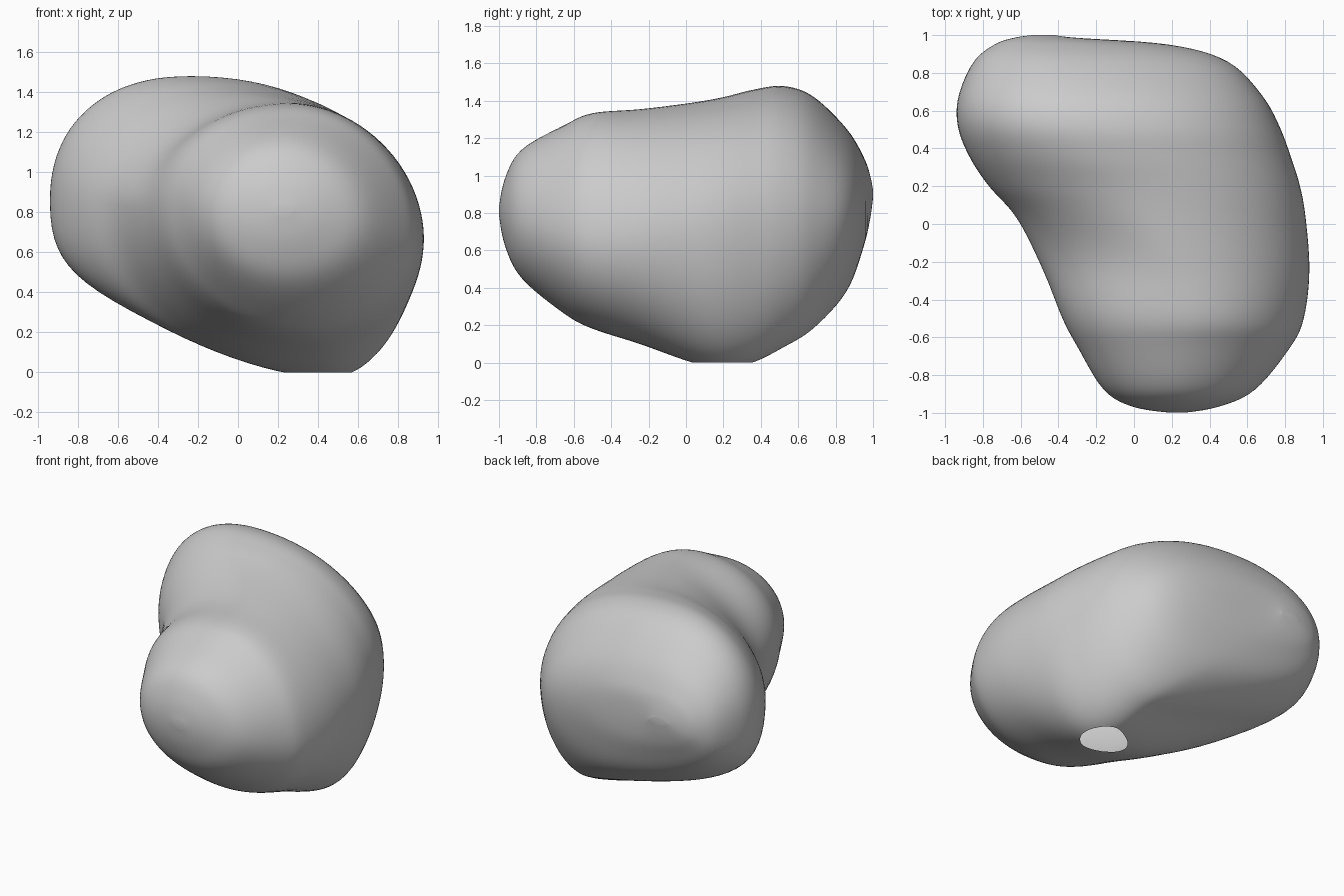
import bpy, bmesh, math

cube = bpy.data.objects.get("Cube")
if cube:
    bpy.data.objects.remove(cube)

grey = bpy.data.materials.new("plain grey")
grey.use_nodes = True
colour = (0.6, 0.6, 0.6, 1)
grey.diffuse_color = colour
grey.node_tree.nodes["Principled BSDF"].inputs["Base Color"].default_value = colour

# Cross-sections from front to back:
# y, left x z, right x z, top x z, bottom x z
SECTIONS = [
    (-1, .2, .81, .26, .81, .23, .83, .23, .79),
    (-.97, 0, .81, .44, .8, .23, .98, .23, .63),
    (-.88, -.16, .81, .64, .76, .23, 1.14, .25, .45),
    (-.65, -.3, .82, .83, .7, .25, 1.27, .3, .26),
    (-.5, -.38, .82, .9, .67, .27, 1.335, .34, .18),
    (-.25, -.48, .83, .93, .67, .22, 1.355, .38, .1),
    (.03, -.62, .85, .91, .68, .1, 1.39, .43, 0),
    (.2, -.77, .85, .88, .68, 0, 1.42, .45, -.03),
    (.36, -.875, .85, .83, .69, -.15, 1.46, .44, 0),
    (.52, -.935, .85, .77, .71, -.25, 1.48, .4, .08),
    (.68, -.93, .85, .68, .74, -.3, 1.425, .3, .18),
    (.86, -.85, .86, .5, .78, -.38, 1.25, .05, .38),
    (.95, -.74, .87, .19, .82, -.44, 1.1, -.2, .62),
    (.985, -.64, .88, -.3, .86, -.48, 1, -.42, .77),
    (1, -.54, .9, -.42, .9, -.48, .92, -.48, .88),
]
STEPS, SIDES = 6, 96


def blend(a, b, c, d, t):
    """Smooth curve from b to c, with a and d as neighbours."""
    m, n = (c - a) / 2, (d - b) / 2
    return (b * (2*t**3 - 3*t*t + 1) + m * (t**3 - 2*t*t + t)
            + c * (3*t*t - 2*t**3) + n * (t**3 - t*t))


def bump(y, middle, width):
    return math.exp(-((y - middle) / width) ** 2)


def outline(sec):
    """Closed ring through the four extreme points of one section."""
    y, lx, lz, rx, rz, tx, tz, bx, bz = sec
    lobe = bump(y, .6, .35)          # full side lobe at the back left
    keel = bump(y, .5, .35)          # hollow flank beside the bottom ridge
    shoulder = bump(y, .45, .35)     # upper right ridge
    waist = bump(y, -.13, .22)       # dip behind the front dome
    dome = bump(y, -.55, .2)         # rim of the front dome
    ring = []
    for i in range(SIDES):
        a = math.tau * i / SIDES
        c, s = math.cos(a), math.sin(a)
        sx, sz = (rx, rz) if c >= 0 else (lx, lz)
        vx, vz = (tx, tz) if s >= 0 else (bx, bz)
        if c < 0 and s < 0:
            low = 2 - .68 * keel
            full = low + (2 + .4 * lobe - low) * c * c
        elif s < 0:
            full = 2
        elif c < 0:
            full = 2 + .25 * lobe - .3 * waist + .1 * dome
        else:
            full = 1.93 + .2 * shoulder
        u, v = abs(c) ** (2 / full), abs(s) ** (2 / full)
        ring.append((vx + (sx - vx) * u, y, sz + (vz - sz) * v))
    return ring


# Lofted body
bm = bmesh.new()
last = len(SECTIONS) - 1
rings = []
for k in range(last * STEPS + 1):
    i, t = min(k // STEPS, last - 1), k / STEPS
    near = [SECTIONS[min(max(i + j, 0), last)] for j in (-1, 0, 1, 2)]
    sec = [blend(*vals, t - i) for vals in zip(*near)]
    rings.append([bm.verts.new(p) for p in outline(sec)])
for r, q in zip(rings, rings[1:]):
    for j in range(SIDES):
        n = (j + 1) % SIDES
        bm.faces.new((r[j], r[n], q[n], q[j]))
bm.faces.new(rings[0])
bm.faces.new(rings[-1])

# Soften the loft
for _ in range(3):
    bmesh.ops.smooth_vert(bm, verts=bm.verts, factor=0.5,
                          use_axis_x=True, use_axis_y=True, use_axis_z=True)
bmesh.ops.recalc_face_normals(bm, faces=bm.faces)

# Open hole in the underside
bmesh.ops.bisect_plane(bm, geom=bm.verts[:] + bm.edges[:] + bm.faces[:],
                       plane_co=(0, 0, 0), plane_no=(0, 0, 1), clear_inner=True)

mesh = bpy.data.meshes.new("lobed_body")
bm.to_mesh(mesh)
bm.free()
mesh.materials.append(grey)
body = bpy.data.objects.new("lobed_body", mesh)
bpy.context.collection.objects.link(body)
bpy.context.view_layer.objects.active = body
body.select_set(True)
bpy.ops.object.shade_smooth_by_angle(angle=math.radians(50))
